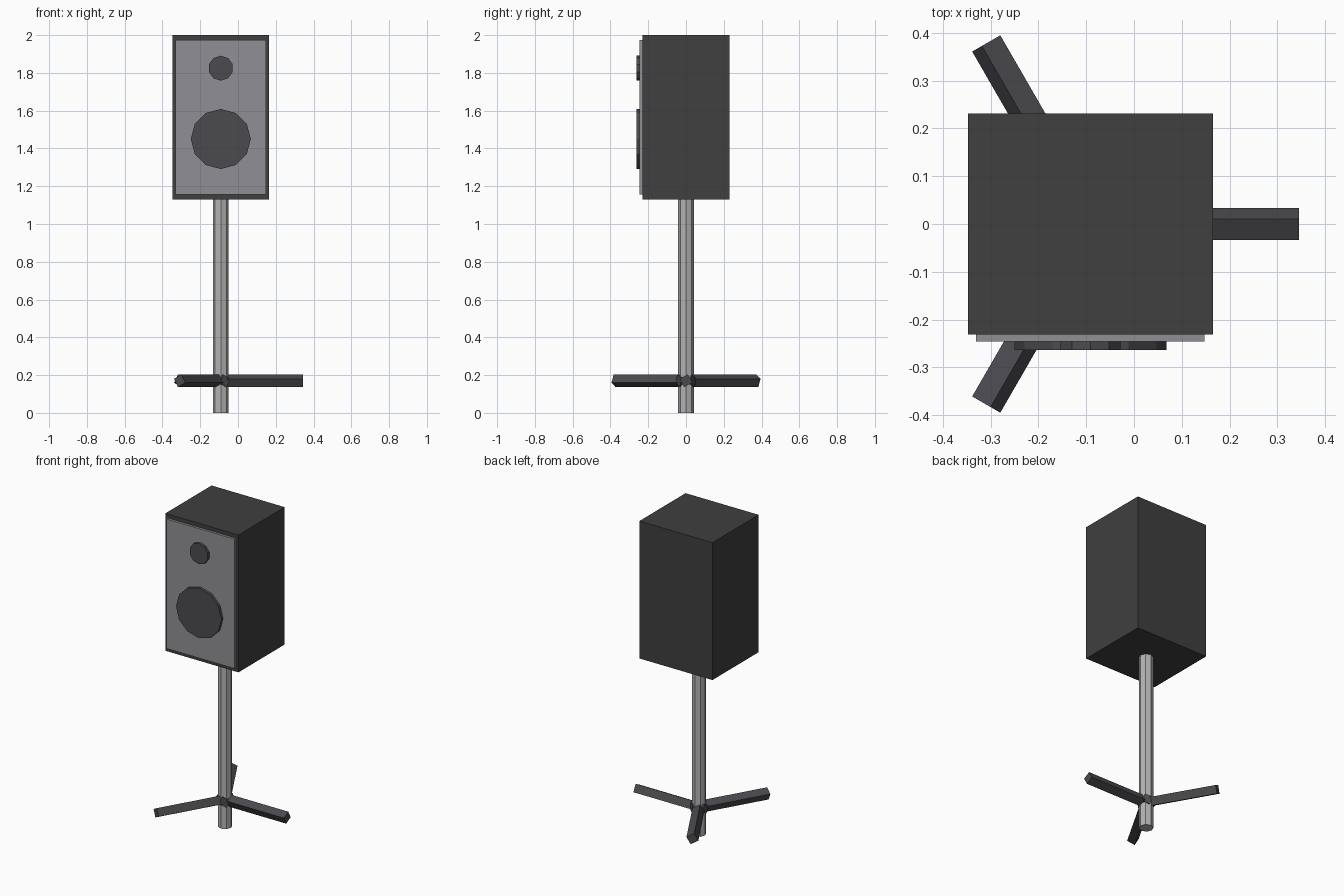
import bpy
from math import pi, cos, sin, radians
from mathutils import Matrix, Vector

if "Cube" in bpy.data.objects:
    bpy.data.objects.remove(bpy.data.objects["Cube"])

CX = -0.091  # shared axis of cabinet and pole


def material(name, rgb):
    m = bpy.data.materials.new(name)
    m.diffuse_color = (*rgb, 1)
    m.use_nodes = True
    m.node_tree.nodes["Principled BSDF"].inputs["Base Color"].default_value = m.diffuse_color
    return m


dark = material("dark_shell", (0.05, 0.05, 0.052))
charcoal = material("charcoal", (0.07, 0.07, 0.078))
grey = material("panel_grey", (0.28, 0.28, 0.3))
metal = material("pole_metal", (0.45, 0.45, 0.45))


def box(name, lo, hi, mat):
    lo, hi = Vector(lo), Vector(hi)
    bpy.ops.mesh.primitive_cube_add(size=1, location=(lo + hi) / 2)
    o = bpy.context.object
    o.name = name
    o.data.transform(Matrix.Diagonal((*(hi - lo), 1)))
    o.data.materials.append(mat)


def prism(name, sides, r, start, end, mat, twist=0):
    """Low-poly cylinder between two points; twist turns the section."""
    start, end = Vector(start), Vector(end)
    axis = end - start
    bpy.ops.mesh.primitive_cylinder_add(vertices=sides, radius=r, depth=axis.length)
    o = bpy.context.object
    o.name = name
    z = axis.normalized()
    up = Vector((0, 0, 1)) if abs(z.z) < 0.9 else Vector((0, 1, 0))
    x = up.cross(z)          # local y ends up pointing along 'up'
    rot = Matrix((x, up, z)).transposed().to_4x4()
    o.matrix_world = Matrix.Translation((start + end) / 2) @ rot @ Matrix.Rotation(twist, 4, 'Z')
    o.data.materials.append(mat)


# Cabinet and front panel
box("cabinet", (-0.347, -0.231, 1.13), (0.165, 0.231, 2.0), dark)
box("front_panel", (-0.33, -0.246, 1.155), (0.147, -0.231, 1.975), grey)

# Round drivers
for name, sides, r, z in (("tweeter", 10, 0.066, 1.825), ("woofer", 12, 0.159, 1.45)):
    prism(name, sides, r, (CX, -0.24, z), (CX, -0.263, z), charcoal)

# Stand pole
prism("pole", 8, 0.042, (CX, 0, 0), (CX, 0, 1.135), metal)

# Three legs, their inner ends just poking through the pole
for i in range(3):
    a = i * 2 * pi / 3
    d = Vector((cos(a), sin(a), 0))
    hub = Vector((CX, 0, 0.17))
    prism(f"leg_{i + 1}", 4, 0.0355, hub - d * 0.045, hub + d * 0.436, charcoal, radians(-17))
